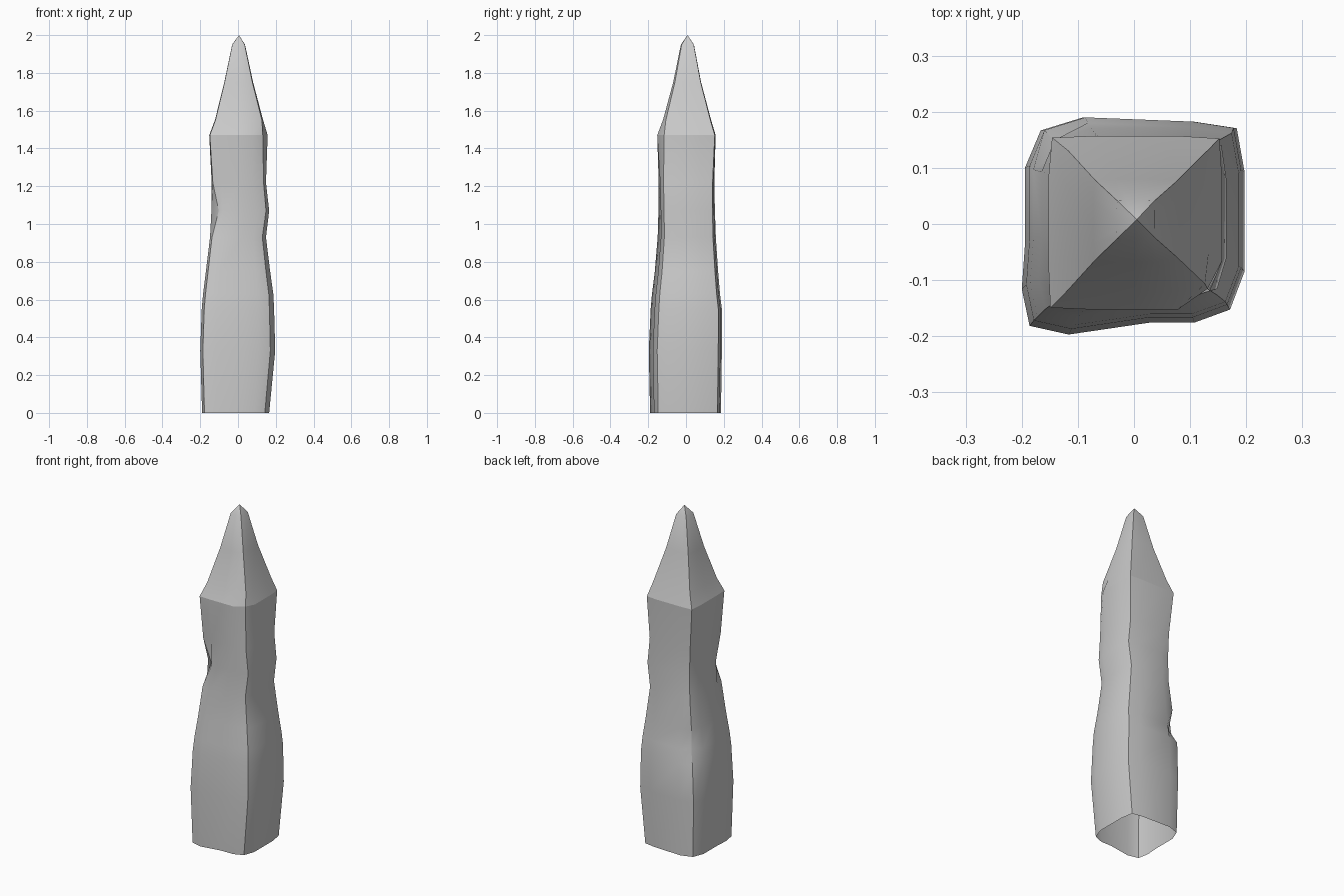
import bpy, bmesh

if "Cube" in bpy.data.objects:
    bpy.data.objects.remove(bpy.data.objects["Cube"])

# Cross-section as fractions of the half extents; corners are every third point from 0
SECTION = [(-.93, -.92), (-.58, -1), (.15, -.89), (.55, -.89),
           (.87, -.77), (1, -.42), (1, .5),
           (.93, .9), (.55, .96), (-.45, 1),
           (-.83, .88), (-.97, .54), (-.97, -.15), (-1, -.58)]
CORNERS = (0, 4, 7, 10)          # front left, front right, back right, back left
TIP = [(-.95, -.95), (-.5, -.97), (0, -.97), (.5, -.97),
       (.95, -.85), (1, -.42), (1, .5),
       (.97, .97), (.5, 1), (-.45, 1),
       (-.93, .98), (-.97, .54), (-.97, -.05), (-.97, -.5)]

# z, x min, x max, y min, y max, chips {section point: inset}
RINGS = [
    (0.00, -.190, .165, -.190, .185, {}),
    (0.33, -.200, .197, -.197, .190, {}),
    (0.55, -.192, .191, -.187, .190, {}),
    (0.63, -.185, .187, -.180, .180, {10: .025}),
    (0.75, -.170, .170, -.165, .170, {}),
    (0.93, -.148, .148, -.150, .158, {}),
    (1.07, -.142, .165, -.147, .153, {0: .03}),
    (1.22, -.142, .148, -.147, .150, {}),
    (1.47, -.157, .157, -.157, .157, {4: .018}),
    (1.55, -.126, .133, -.126, .133, {}),
    (1.75, -.075, .080, -.070, .080, {}),
    (1.95, -.032, .037, -.028, .042, {}),
]

bm = bmesh.new()
rings = []
for z, x0, x1, y0, y1, chips in RINGS:
    t = max(0, min(1, (z - 0.93) / 0.54))
    cx, cy, hx, hy = (x0 + x1) / 2, (y0 + y1) / 2, (x1 - x0) / 2, (y1 - y0) / 2
    ring = []
    for i, (a, b) in enumerate(zip(SECTION, TIP)):
        u, v = (p + (q - p) * t for p, q in zip(a, b))
        inset = chips.get(i, 0)
        ring.append(bm.verts.new((cx + u * hx - inset * (1 if u > 0 else -1),
                                  cy + v * hy - inset * (1 if v > 0 else -1), z)))
    rings.append(ring)

# Walls, open underneath, closed by the point
n = len(SECTION)
for lo, hi in zip(rings, rings[1:]):
    for i in range(n):
        j = (i + 1) % n
        bm.faces.new((lo[i], lo[j], hi[j], hi[i]))
apex = bm.verts.new((.005, .008, 2))
for i in range(n):
    bm.faces.new((rings[-1][i], rings[-1][(i + 1) % n], apex))

# Smooth faces with hard corner edges and a hard shoulder under the point
for f in bm.faces:
    f.smooth = True
for c in CORNERS:
    column = [r[c] for r in rings] + [apex]
    for a, b in zip(column, column[1:]):
        bm.edges.get((a, b)).smooth = False
shoulder = rings[8]
for i in range(n):
    bm.edges.get((shoulder[i], shoulder[(i + 1) % n])).smooth = False

mesh = bpy.data.meshes.new("sharpened_post")
bm.to_mesh(mesh)
bm.free()
post = bpy.data.objects.new("sharpened_post", mesh)
bpy.context.collection.objects.link(post)
